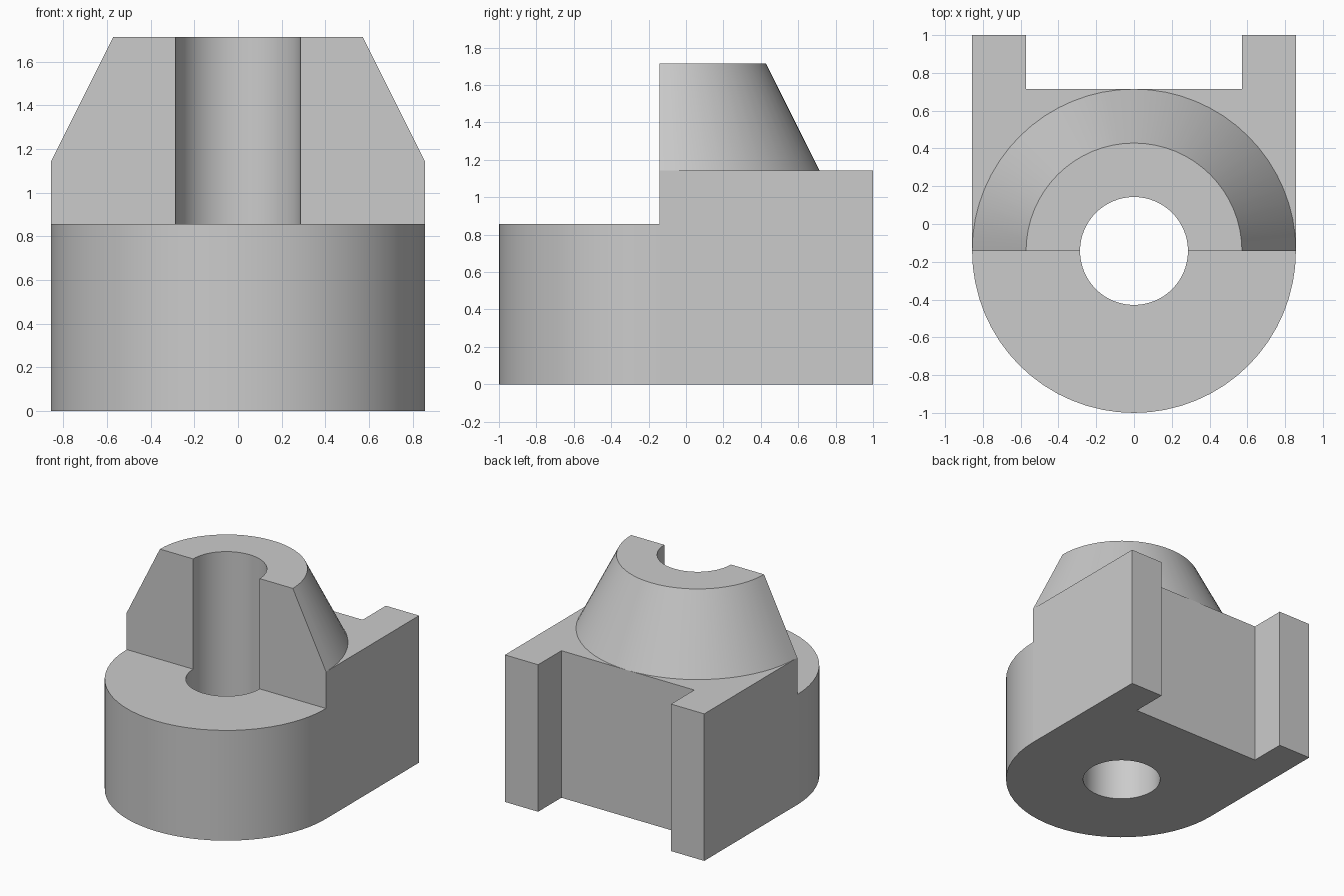
import bpy, bmesh
from math import pi, sin, cos

if "Cube" in bpy.data.objects:
    bpy.data.objects.remove(bpy.data.objects["Cube"])

U = 1 / 7                      # design grid: everything is a multiple of 1/7
CY = -U                        # y of the bore axis
N = 32                         # segments per half circle
Z_FRONT, Z_REAR, Z_TOP = 6 * U, 8 * U, 12 * U
R_OUT, R_TOP, R_BORE = 6 * U, 4 * U, 2 * U
Y_SLOT, Y_BACK = 5 * U, 1.0

bm = bmesh.new()


def arc(r, z, start, end, n=N):
    angles = [start + (end - start) * i / n for i in range(n + 1)]
    return [(r * cos(a), CY + r * sin(a), z) for a in angles]


def face(points, smooth=False):
    f = bm.faces.new([bm.verts.new(p) for p in points])
    f.smooth = smooth


def loft(a, b):
    for i in range(len(a) - 1):
        face([a[i], a[i + 1], b[i + 1], b[i]], True)


def half_ring(r_out, r_in, z, start, end):
    face(arc(r_out, z, start, end) + arc(r_in, z, end, start))


# rounded front wall, through bore and half cone
loft(arc(R_OUT, 0, pi, 2 * pi), arc(R_OUT, Z_FRONT, pi, 2 * pi))
loft(arc(R_BORE, 0, 0, 2 * pi, 2 * N), arc(R_BORE, Z_FRONT, 0, 2 * pi, 2 * N))
loft(arc(R_BORE, Z_FRONT, 0, pi), arc(R_BORE, Z_TOP, 0, pi))
loft(arc(R_OUT, Z_REAR, 0, pi), arc(R_TOP, Z_TOP, 0, pi))

# front ledge, cone top and underside
half_ring(R_OUT, R_BORE, Z_FRONT, pi, 2 * pi)
half_ring(R_TOP, R_BORE, Z_TOP, 0, pi)
half_ring(R_OUT, R_BORE, 0, pi, 2 * pi)
face([(R_OUT, CY, 0), (R_OUT, Y_BACK, 0), (R_TOP, Y_BACK, 0), (R_TOP, Y_SLOT, 0),
      (-R_TOP, Y_SLOT, 0), (-R_TOP, Y_BACK, 0), (-R_OUT, Y_BACK, 0), (-R_OUT, CY, 0)]
     + arc(R_BORE, 0, pi, 0))

# slot floor between the two rear lugs
face([(-R_TOP, Y_SLOT, 0), (R_TOP, Y_SLOT, 0), (R_TOP, Y_SLOT, Z_REAR),
      (0, Y_SLOT, Z_REAR), (-R_TOP, Y_SLOT, Z_REAR)])

for s in (-1, 1):
    xo, xi, xb = s * R_OUT, s * R_TOP, s * R_BORE
    # outer side wall
    face([(xo, CY, 0), (xo, Y_BACK, 0), (xo, Y_BACK, Z_REAR),
          (xo, CY, Z_REAR), (xo, CY, Z_FRONT)])
    # lug end and lug inner wall
    for (xa, ya), (xc, yc) in (((xo, Y_BACK), (xi, Y_BACK)), ((xi, Y_BACK), (xi, Y_SLOT))):
        face([(xa, ya, 0), (xc, yc, 0), (xc, yc, Z_REAR), (xa, ya, Z_REAR)])
    # rear shoulder around the cone foot
    face(arc(R_OUT, Z_REAR, 0 if s > 0 else pi, pi / 2, N // 2)
         + [(xi, Y_SLOT, Z_REAR), (xi, Y_BACK, Z_REAR), (xo, Y_BACK, Z_REAR)])
    # vertical section face
    face([(xb, CY, Z_FRONT), (xo, CY, Z_FRONT), (xo, CY, Z_REAR),
          (xi, CY, Z_TOP), (xb, CY, Z_TOP)])

# weld into one closed solid
bmesh.ops.remove_doubles(bm, verts=bm.verts, dist=1e-5)
bmesh.ops.recalc_face_normals(bm, faces=bm.faces)
mesh = bpy.data.meshes.new("bored_bracket")
bm.to_mesh(mesh)
bm.free()
bpy.context.collection.objects.link(bpy.data.objects.new("bored_bracket", mesh))
